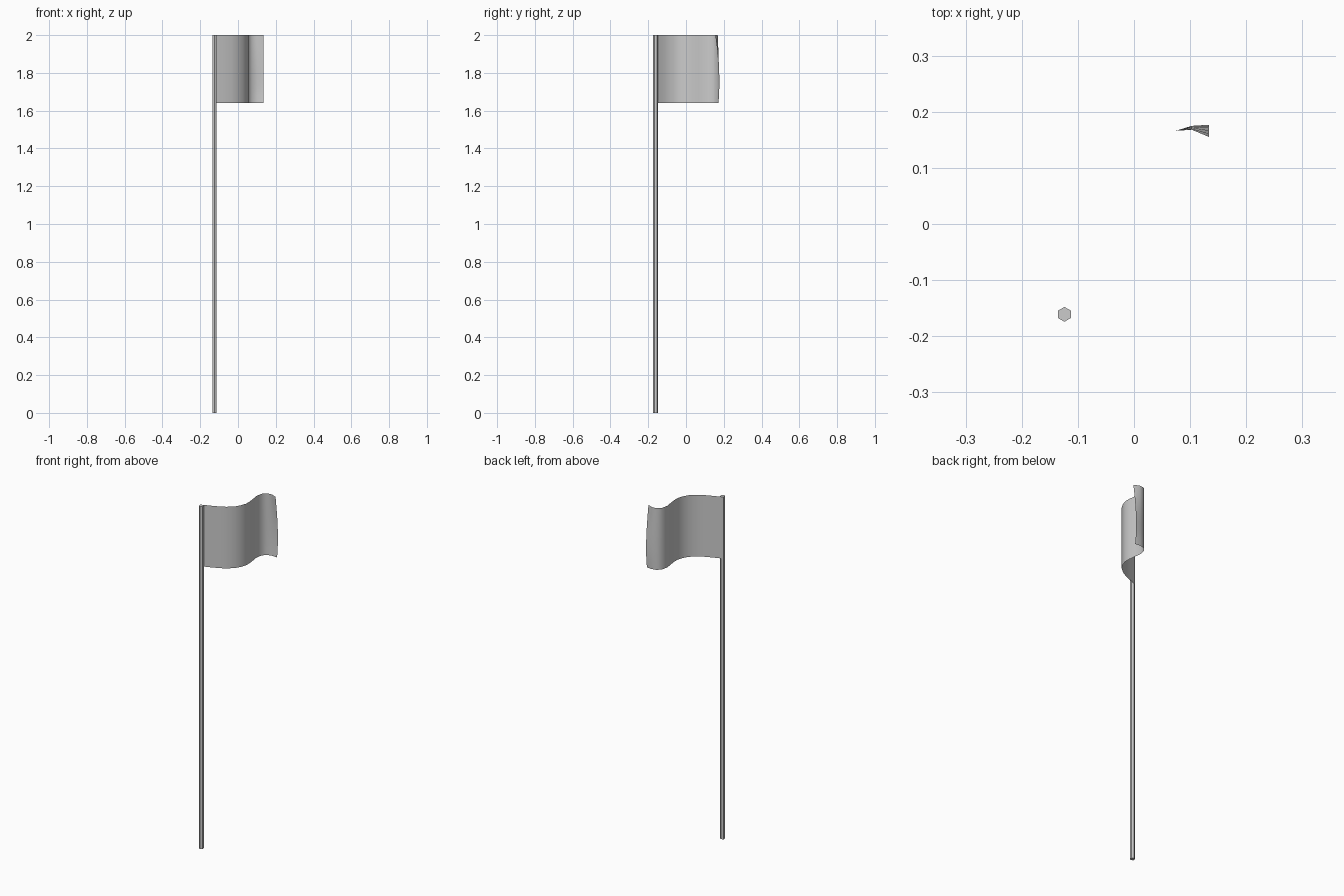
import bpy, bmesh, math

if "Cube" in bpy.data.objects:
    bpy.data.objects.remove(bpy.data.objects["Cube"])

# Pole: slim six-sided post
bpy.ops.mesh.primitive_cylinder_add(vertices=6, radius=0.0132, depth=2.0,
                                    location=(-0.124, -0.161, 1.0))
pole = bpy.context.object
pole.name = "flag_pole"

# Flag: waving sheet, plan profile swept downwards, free end bowed
profile = [(-0.124, -0.148), (-0.078, -0.131), (-0.035, -0.1125), (-0.006, -0.096),
           (0.028, -0.066), (0.0455, -0.036), (0.056, -0.004), (0.056, 0.0286),
           (0.051, 0.068), (0.0455, 0.107), (0.053, 0.145), (0.074, 0.166),
           (0.103, 0.168), (0.134, 0.155)]
bow = {12: 0.007, 13: 0.022}
TOP, BOTTOM, ROWS = 2.0, 1.64, 8

bm = bmesh.new()
grid = []
for r in range(ROWS + 1):
    t = r / ROWS
    curve = math.sin(min(t / 0.7, 1) * math.pi / 2) - 0.35 * (max(t - 0.7, 0) / 0.3) ** 2
    grid.append([bm.verts.new((x, y + bow.get(i, 0) * curve, TOP + (BOTTOM - TOP) * t))
                 for i, (x, y) in enumerate(profile)])
for upper, lower in zip(grid, grid[1:]):
    for i in range(len(profile) - 1):
        bm.faces.new((lower[i], lower[i + 1], upper[i + 1], upper[i]))
mesh = bpy.data.meshes.new("flag_cloth")
bm.to_mesh(mesh)
bm.free()
flag = bpy.data.objects.new("flag_cloth", mesh)
bpy.context.collection.objects.link(flag)
for p in mesh.polygons:
    p.use_smooth = True
